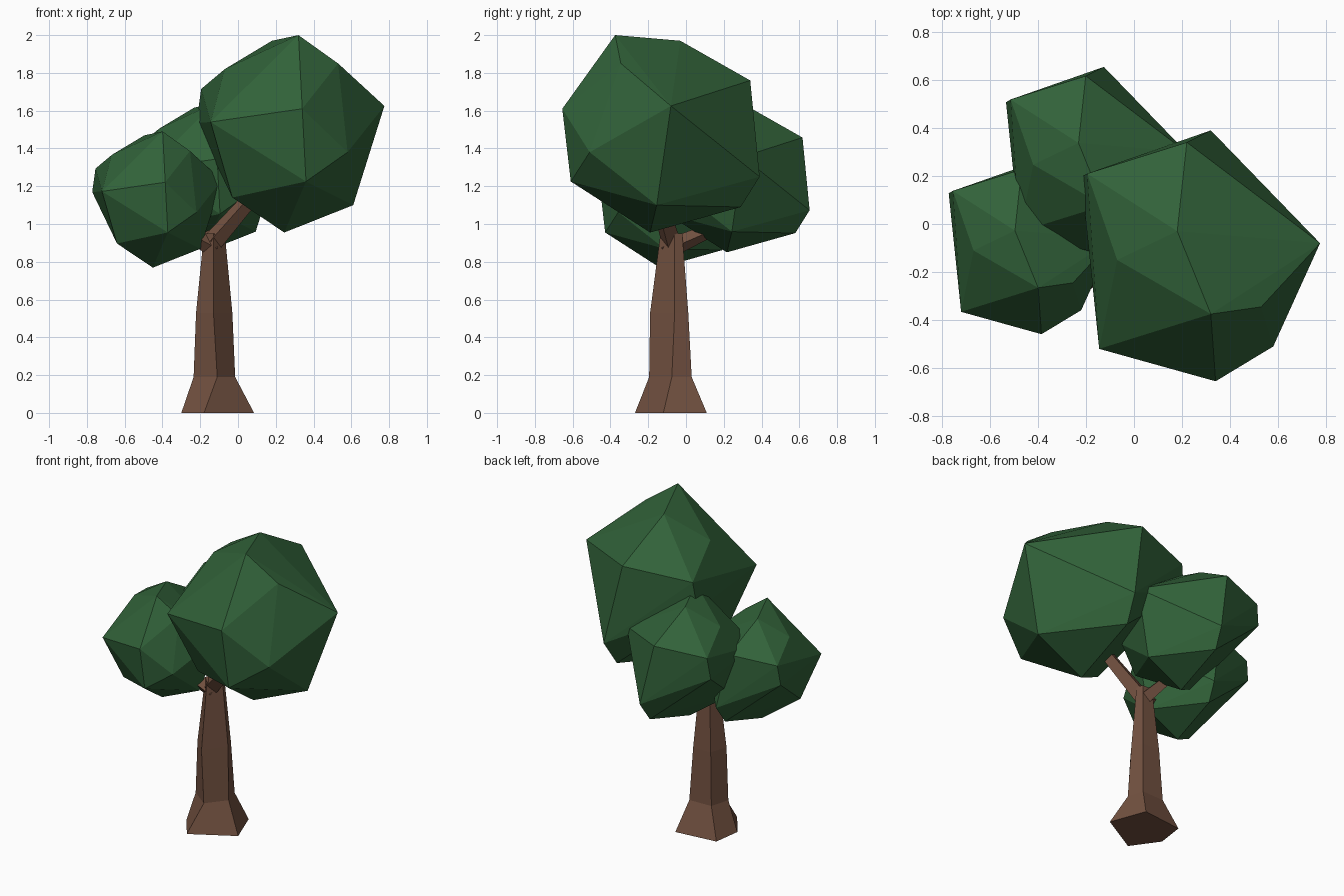
import bpy, bmesh
from mathutils import Vector

if "Cube" in bpy.data.objects:
    bpy.data.objects.remove(bpy.data.objects["Cube"])


def material(name, rgb):
    m = bpy.data.materials.new(name)
    m.diffuse_color = (*rgb, 1)
    m.use_nodes = True
    m.node_tree.nodes["Principled BSDF"].inputs["Base Color"].default_value = m.diffuse_color
    return m


leaf = material("leaf green", (0.031, 0.122, 0.041))
bark = material("bark brown", (0.17, 0.083, 0.052))


def finish(name, bm, mat):
    bmesh.ops.recalc_face_normals(bm, faces=bm.faces)
    me = bpy.data.meshes.new(name)
    bm.to_mesh(me)
    bm.free()
    me.materials.append(mat)
    ob = bpy.data.objects.new(name, me)
    bpy.context.collection.objects.link(ob)
    return ob


# faceted leaf clump, one shape reused at three sizes
CLUMP = [(.32, -.375, 2.0), (.18, -.03, 1.97), (-.07, -.15, 1.82), (.53, -.345, 1.85),
         (.34, -.655, 1.61), (.58, -.51, 1.38), (.775, -.08, 1.625), (.36, -.61, 1.225),
         (.61, -.155, 1.10), (.245, -.19, .955), (-.145, -.52, 1.54), (-.22, .195, 1.535),
         (-.195, .21, 1.715), (.22, .34, 1.76), (.32, .39, 1.25), (-.03, -.37, 1.14),
         (.295, .29, 1.09)]


def foliage(name, scale, offset):
    bm = bmesh.new()
    for p in CLUMP:
        bm.verts.new(Vector(p) * scale + Vector(offset))
    bmesh.ops.convex_hull(bm, input=bm.verts)
    finish(name, bm, leaf)


foliage("large_foliage", 1, (0, 0, 0))
foliage("left_foliage", .69, (-.62, -.007, .11))
foliage("back_foliage", .755, (-.367, .36, .129))


def loft(name, rings):
    bm = bmesh.new()
    loops = [[bm.verts.new(p) for p in r] for r in rings]
    n = len(loops[0])
    for a, b in zip(loops, loops[1:]):
        for i in range(n):
            j = (i + 1) % n
            bm.faces.new((a[i], a[j], b[j], b[i]))
    bm.faces.new(loops[0])
    bm.faces.new(loops[-1])
    finish(name, bm, bark)


# five-sided trunk with flared foot
TRUNK = {0: [(.085, -.12), (0, .11), (-.275, .08), (-.3, -.1), (-.18, -.27)],
         .19: [(-.015, -.075), (-.045, .03), (-.2, .025), (-.235, -.1), (-.11, -.195)],
         .53: [(-.03, -.06), (-.06, .012), (-.185, .01), (-.222, -.1), (-.13, -.19)],
         .95: [(-.07, -.06), (-.085, -.02), (-.155, -.02), (-.18, -.08), (-.13, -.135)]}
loft("trunk", [[(x, y, z) for x, y in ring] for z, ring in TRUNK.items()])


# square branches reaching into each clump
def branch(name, start, end, r0, r1):
    s, e = Vector(start), Vector(end)
    d = (e - s).normalized()
    side = d.cross(Vector((0, 0, 1))).normalized()
    up = side.cross(d)
    loft(name, [[c + (side * a + up * b) * r for a, b in ((1, 0), (0, 1), (-1, 0), (0, -1))]
                for c, r in ((s, r0), (e, r1))])


branch("large_branch", (-.13, -.08, .91), (.08, -.15, 1.15), .055, .042)
branch("left_branch", (-.12, -.08, .87), (-.32, -.12, .98), .05, .035)
branch("back_branch", (-.12, -.07, .88), (-.17, .14, .97), .05, .035)
